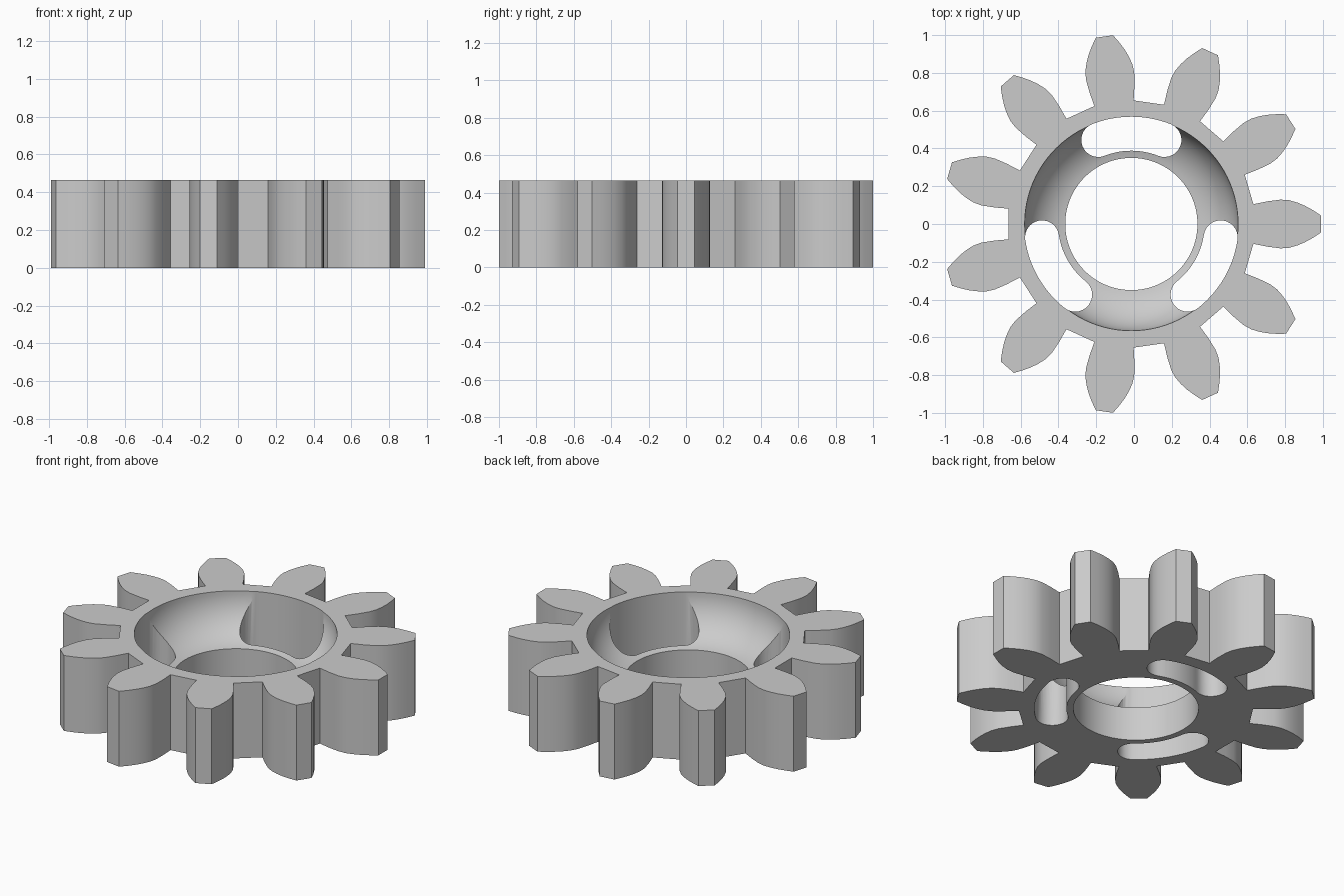
import bpy
import bmesh
from math import cos, sin, pi, radians, sqrt, asin
from mathutils import Vector, Matrix

if "Cube" in bpy.data.objects:
    bpy.data.objects.remove(bpy.data.objects["Cube"], do_unlink=True)

TEETH = 11
HEIGHT = 0.465
CENTRE_X = -0.014

grey = bpy.data.materials.new("plain grey")
grey.use_nodes = True
grey.diffuse_color = (0.6, 0.6, 0.6, 1)
grey.node_tree.nodes["Principled BSDF"].inputs["Base Color"].default_value = (0.6, 0.6, 0.6, 1)


def finish(name, bm):
    bmesh.ops.recalc_face_normals(bm, faces=bm.faces)
    mesh = bpy.data.meshes.new(name)
    bm.to_mesh(mesh)
    bm.free()
    mesh.materials.append(grey)
    obj = bpy.data.objects.new(name, mesh)
    bpy.context.collection.objects.link(obj)
    return obj


def prism(name, outline, z0, z1):
    """Closed outline extruded straight up."""
    bm = bmesh.new()
    face = bm.faces.new([bm.verts.new((p[0], p[1], z0)) for p in outline])
    ext = bmesh.ops.extrude_face_region(bm, geom=[face])
    top = [v for v in ext["geom"] if isinstance(v, bmesh.types.BMVert)]
    bmesh.ops.translate(bm, verts=top, vec=(0, 0, z1 - z0))
    return finish(name, bm)


def lathe(name, profile, steps):
    """Profile of (radius, z) spun round the z axis."""
    bm = bmesh.new()
    verts = [bm.verts.new((r, 0, z)) for r, z in profile]
    edges = [bm.edges.new(pair) for pair in zip(verts, verts[1:])]
    bmesh.ops.spin(bm, geom=verts + edges, axis=(0, 0, 1), cent=(0, 0, 0),
                   angle=2 * pi, steps=steps)
    bmesh.ops.remove_doubles(bm, verts=bm.verts, dist=0.0001)
    return finish(name, bm)


def polar(r, a):
    return Vector((r * cos(a), r * sin(a)))


# Toothed wheel: one half flank, mirrored and repeated
flank = [(0.646, 0.105), (0.72, 0.12), (0.79, 0.129), (0.835, 0.126),
         (0.88, 0.113), (0.92, 0.096), (0.96, 0.074), (1.003, 0.046)]
tooth = [(x, -y) for x, y in flank] + flank[::-1]
outline = []
for i in range(TEETH):
    turn = Matrix.Rotation(2 * pi * i / TEETH, 2)
    outline += [turn @ Vector(p) for p in tooth]
gear = prism("gear_wheel", outline, 0, HEIGHT)

# Rounded dish and centre bore
HOLE, RIM, CURVE = 0.35, 0.565, 0.26
mid = RIM - CURVE
start = asin((HOLE - mid) / CURVE)
profile = [(0, -0.1), (HOLE, -0.1)]
for i in range(17):
    a = start + (pi / 2 - start) * i / 16
    profile.append((mid + CURVE * sin(a), HEIGHT - CURVE * cos(a)))
profile += [(RIM, HEIGHT + 0.1), (0, HEIGHT + 0.1)]
cutters = [lathe("dish_cutter", profile, 96)]

# Three curved slots with round ends
SLOT_R, SLOT_W, SPREAD = 0.478, 0.09, radians(21.5)
for k in range(3):
    axis = pi / 2 + k * 2 * pi / 3
    a0, a1 = axis - SPREAD, axis + SPREAD
    n = 14
    slot = [polar(SLOT_R + SLOT_W, a0 + (a1 - a0) * i / n) for i in range(n)]
    slot += [polar(SLOT_R, a1) + polar(SLOT_W, a1 + pi * i / n) for i in range(n)]
    slot += [polar(SLOT_R - SLOT_W, a1 + (a0 - a1) * i / n) for i in range(n)]
    slot += [polar(SLOT_R, a0) + polar(SLOT_W, a0 + pi + pi * i / n) for i in range(n)]
    cutters.append(prism("slot_cutter", slot, -0.2, HEIGHT + 0.2))

# Cut the wheel, then drop the cutters
bpy.context.view_layer.objects.active = gear
for cutter in cutters:
    cutter.hide_render = True
    mod = gear.modifiers.new("cut", "BOOLEAN")
    mod.operation = "DIFFERENCE"
    mod.solver = "EXACT"
    mod.object = cutter
    bpy.ops.object.modifier_apply(modifier=mod.name)
    bpy.data.objects.remove(cutter, do_unlink=True)

for obj in bpy.context.selected_objects:
    obj.select_set(False)
gear.select_set(True)
gear.location.x = CENTRE_X
bpy.ops.object.shade_smooth_by_angle(angle=radians(28))
